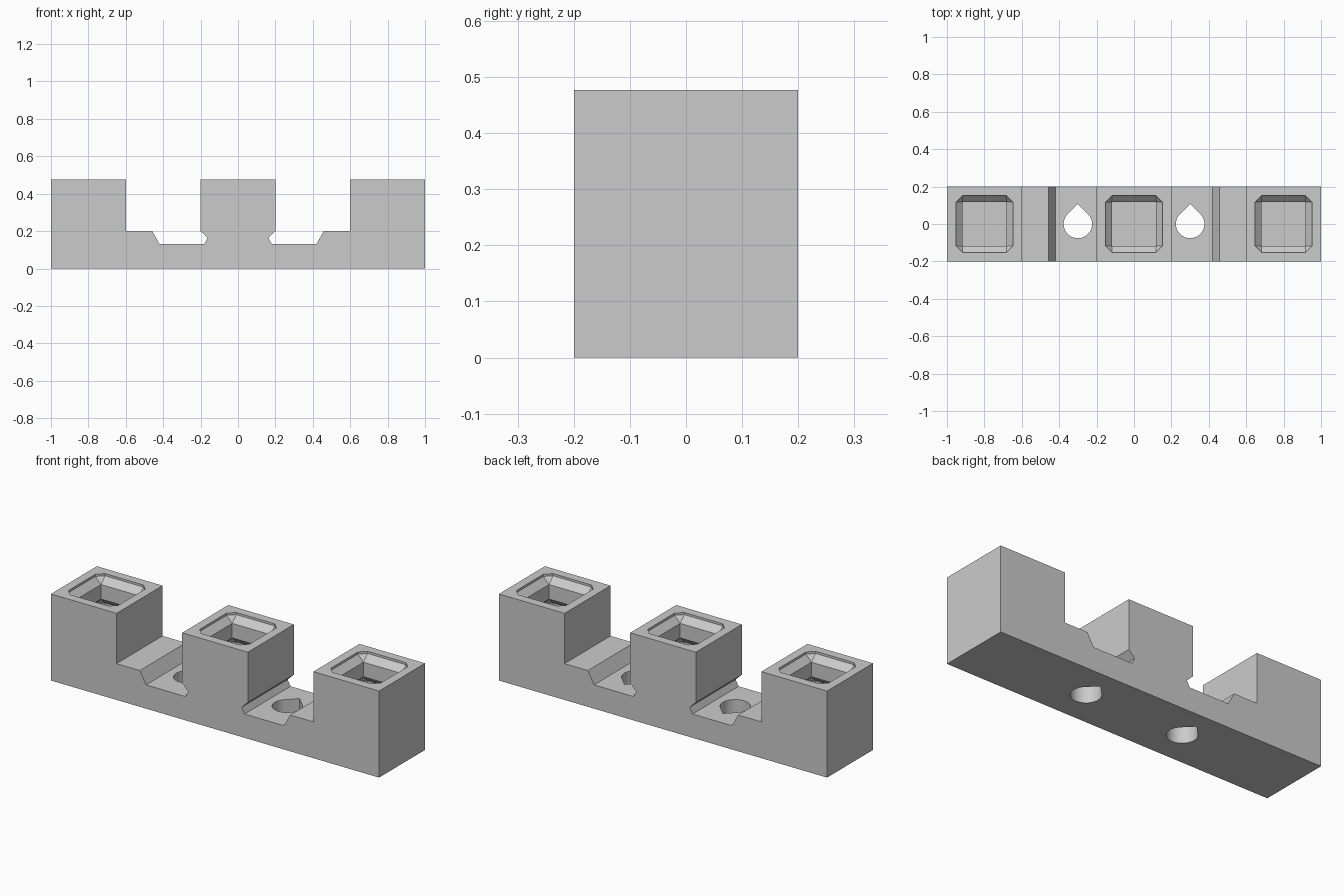
import bpy, bmesh, math

cube = bpy.data.objects.get("Cube")
if cube:
    bpy.data.objects.remove(cube, do_unlink=True)

grey = bpy.data.materials.new("plain_grey")
grey.use_nodes = True
grey.diffuse_color = (0.6, 0.6, 0.6, 1)
grey.node_tree.nodes["Principled BSDF"].inputs["Base Color"].default_value = (0.6, 0.6, 0.6, 1)


def loft(name, rings):
    """Closed solid through rings of points with equal counts."""
    bm = bmesh.new()
    loops = [[bm.verts.new(p) for p in ring] for ring in rings]
    n = len(loops[0])
    bm.faces.new(loops[0])
    bm.faces.new(loops[-1])
    for a, b in zip(loops, loops[1:]):
        for i in range(n):
            j = (i + 1) % n
            bm.faces.new((a[i], a[j], b[j], b[i]))
    bmesh.ops.remove_doubles(bm, verts=bm.verts, dist=1e-5)
    bmesh.ops.recalc_face_normals(bm, faces=bm.faces)
    mesh = bpy.data.meshes.new(name)
    bm.to_mesh(mesh)
    bm.free()
    mesh.materials.append(grey)
    obj = bpy.data.objects.new(name, mesh)
    bpy.context.collection.objects.link(obj)
    return obj


TOP, SHELF, FLOOR = 0.477, 0.2, 0.131

# Bar with three raised blocks and two undercut slots
half = [(0.2, TOP), (0.2, SHELF), (0.163, 0.164), (0.18, FLOOR), (0.42, FLOOR),
        (0.458, SHELF), (0.6, SHELF), (0.6, TOP), (1, TOP), (1, 0)]
profile = half + [(-x, z) for x, z in reversed(half)]
bar = loft("connector_bar", [[(x, y, z) for x, z in profile] for y in (-0.2, 0.2)])


def octagon(cx, z, size, inner):
    corners = []
    for sx, sy in ((1, 1), (-1, 1), (-1, -1), (1, -1)):
        pair = [(cx + sx * size, sy * inner, z), (cx + sx * inner, sy * size, z)]
        corners += pair if sx * sy > 0 else pair[::-1]
    return corners


# Sockets: chamfered mouth, square neck, flared chamber
WIDE, NECK = 0.152, 0.117
levels = [(TOP + 0.05, WIDE), (0.465, WIDE), (0.43, NECK),
          (0.35, NECK), (0.315, WIDE), (SHELF, WIDE)]
cutters = [loft("socket_cutter", [octagon(cx, z, s, NECK) for z, s in levels])
           for cx in (-0.8, 0, 0.8)]

# Teardrop holes through the slot floors
R, STEPS = 0.076, 48
for cx in (-0.3, 0.3):
    outline = [(cx, R * math.sqrt(2))]
    for i in range(STEPS + 1):
        a = math.radians(135 + 270 * i / STEPS)
        outline.append((cx + R * math.cos(a), R * math.sin(a)))
    cutters.append(loft("hole_cutter", [[(x, y, z) for x, y in outline] for z in (-0.1, 0.3)]))

bpy.context.view_layer.objects.active = bar
for cutter in cutters:
    mod = bar.modifiers.new("cut", "BOOLEAN")
    mod.operation = "DIFFERENCE"
    mod.solver = "EXACT"
    mod.object = cutter
    bpy.ops.object.modifier_apply(modifier=mod.name)
    bpy.data.objects.remove(cutter, do_unlink=True)

# Smooth the hole walls, keep hard edges
bpy.ops.object.select_all(action="DESELECT")
bar.select_set(True)
bpy.ops.object.shade_smooth_by_angle(angle=math.radians(20))
